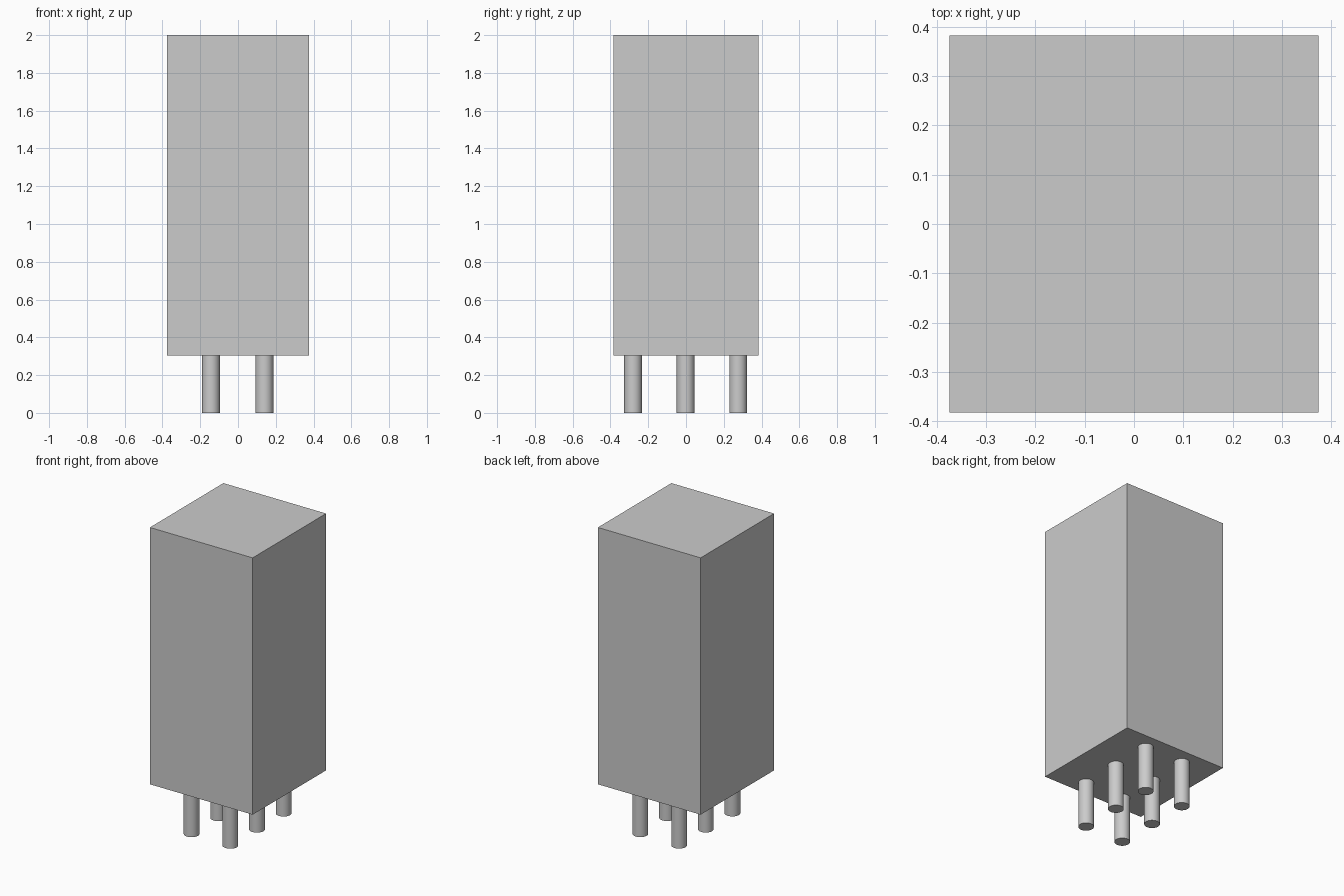
import bpy

cube = bpy.data.objects.get("Cube")
if cube:
    bpy.data.objects.remove(cube, do_unlink=True)

BASE_Z, TOP_Z = 0.305, 2.0
WIDTH, DEPTH = 0.75, 0.766
PIN_RADIUS = 0.047

grey = bpy.data.materials.new("plain grey")
grey.use_nodes = True
grey.diffuse_color = (0.6, 0.6, 0.6, 1)
grey.node_tree.nodes["Principled BSDF"].inputs["Base Color"].default_value = grey.diffuse_color


def finish(name):
    obj = bpy.context.object
    obj.name = name
    obj.data.materials.append(grey)
    return obj


# Tall rectangular housing
bpy.ops.mesh.primitive_cube_add(size=1, location=(0, 0, (BASE_Z + TOP_Z) / 2))
housing = finish("housing")
housing.scale = (WIDTH, DEPTH, TOP_Z - BASE_Z)
bpy.ops.object.transform_apply(location=False, rotation=False, scale=True)

# Two rows of three round pins under the housing
for side, x in (("right", -0.143), ("left", 0.14)):
    for place, y in (("front", -0.28), ("middle", -0.002), ("back", 0.276)):
        bpy.ops.mesh.primitive_cylinder_add(
            vertices=48, radius=PIN_RADIUS, depth=BASE_Z, location=(x, y, BASE_Z / 2))
        finish(f"pin_{place}_{side}")
        bpy.ops.object.shade_smooth_by_angle()
